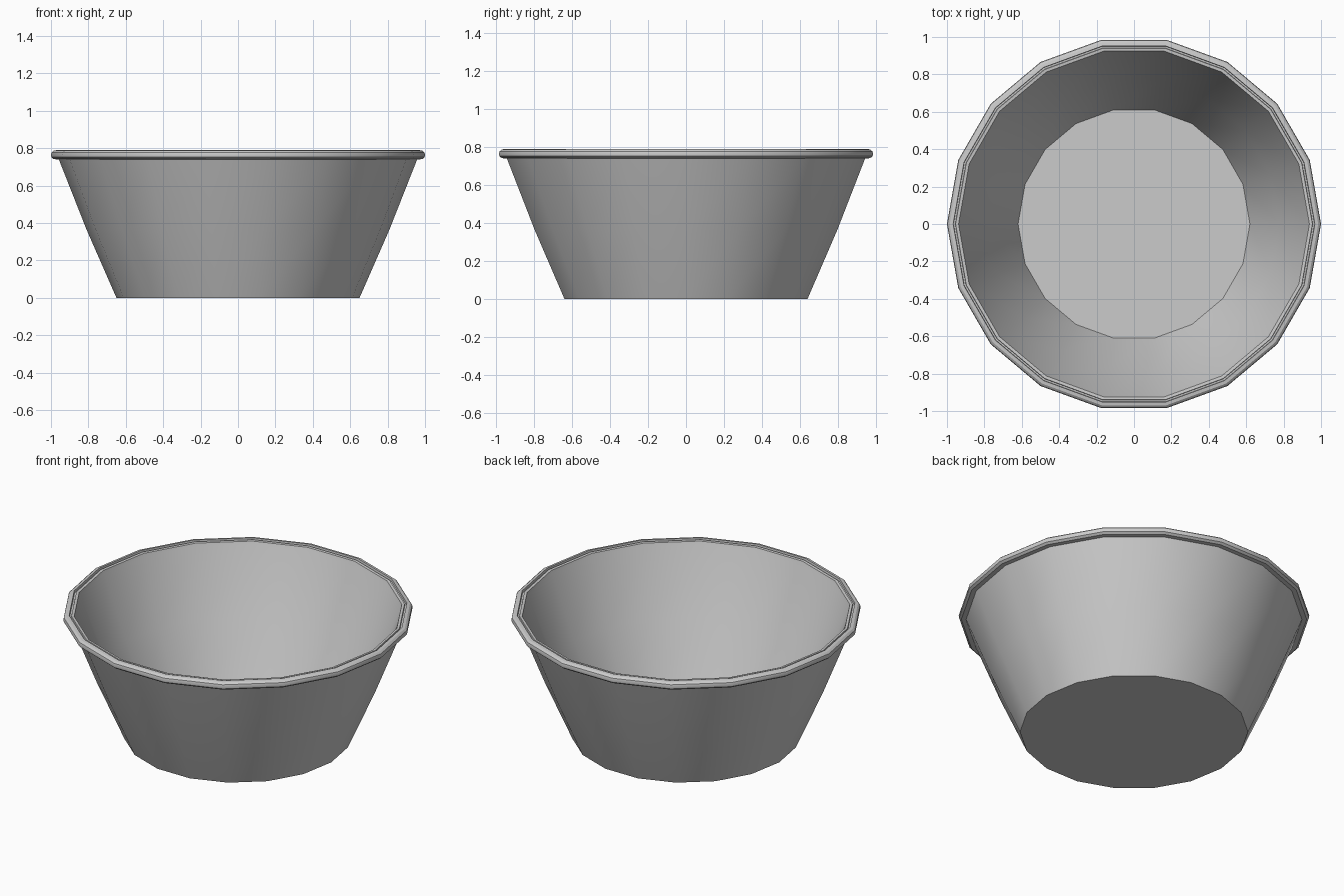
import bpy
import bmesh
import math

if "Cube" in bpy.data.objects:
    bpy.data.objects.remove(bpy.data.objects["Cube"])

SIDES = 18


def lathe(name, profile):
    """Spin a closed (radius, z) section around z into a mesh object."""
    bm = bmesh.new()
    verts = [bm.verts.new((r, 0, z)) for r, z in profile]
    edges = [bm.edges.new(pair) for pair in zip(verts, verts[1:])]
    bmesh.ops.spin(bm, geom=verts + edges, cent=(0, 0, 0), axis=(0, 0, 1),
                   angle=math.tau, steps=SIDES)
    bmesh.ops.remove_doubles(bm, verts=bm.verts, dist=0.0005)
    # merge the flat floor and base fans into single polygons
    bmesh.ops.dissolve_limit(bm, angle_limit=0.001, verts=bm.verts, edges=bm.edges)
    bmesh.ops.recalc_face_normals(bm, faces=bm.faces)
    mesh = bpy.data.meshes.new(name)
    bm.to_mesh(mesh)
    bm.free()
    obj = bpy.data.objects.new(name, mesh)
    bpy.context.collection.objects.link(obj)
    bpy.ops.object.select_all(action='DESELECT')
    obj.select_set(True)
    bpy.context.view_layer.objects.active = obj
    bpy.ops.object.shade_smooth_by_angle(angle=math.radians(30))
    return obj


# Bowl: base, flared outer wall, rolled lip, groove, inner wall, floor
lathe("bowl", [
    (0, 0), (0.65, 0), (0.81, 0.365), (0.958, 0.74),
    (0.985, 0.741), (0.998, 0.752), (1.0, 0.765), (0.997, 0.777),
    (0.985, 0.787), (0.967, 0.79), (0.965, 0.776), (0.956, 0.776),
    (0.954, 0.785), (0.938, 0.783), (0.932, 0.765),
    (0.778, 0.38), (0.62, 0.03), (0, 0.03),
])
